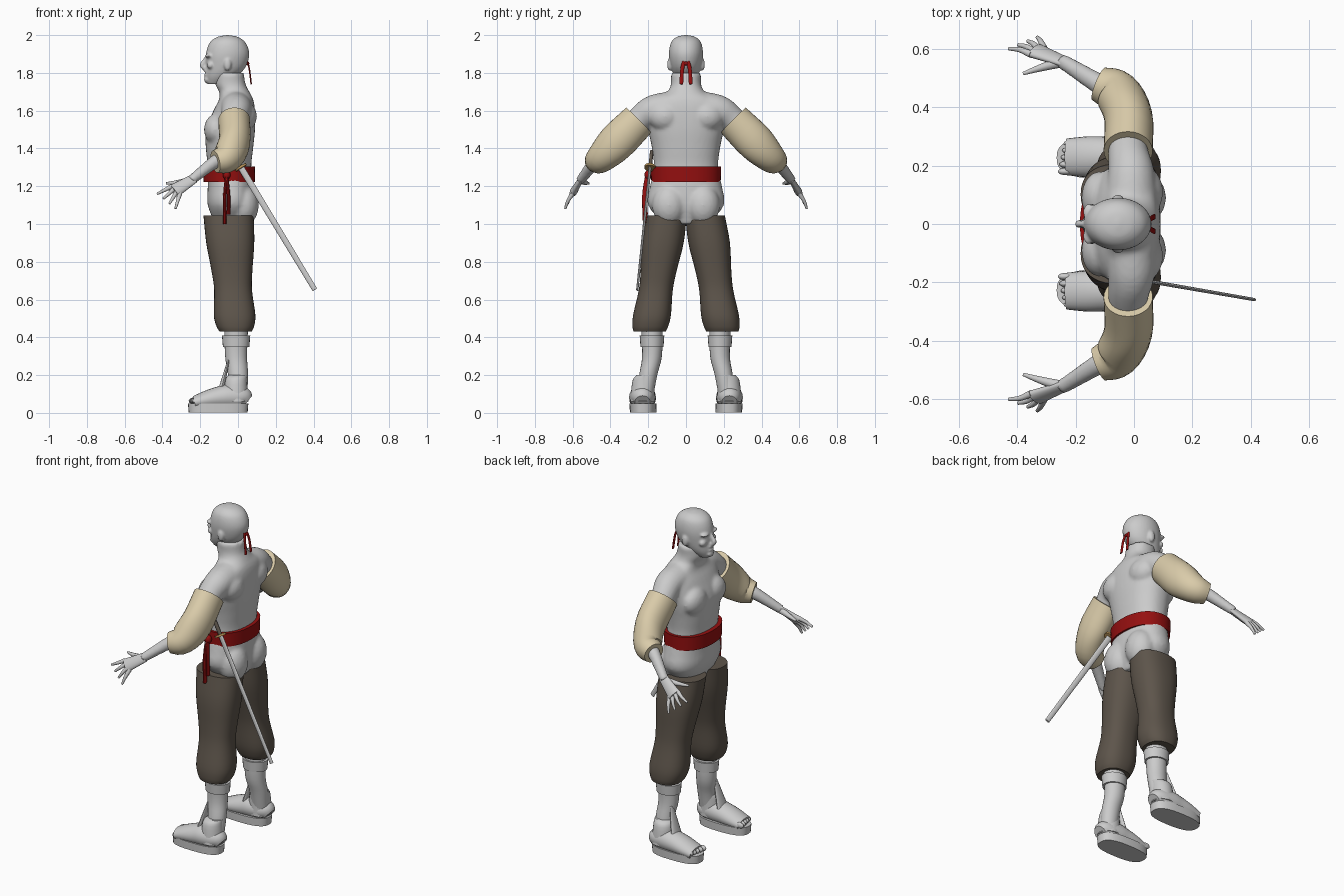
import bpy, bmesh, math
from mathutils import Matrix, Vector

if "Cube" in bpy.data.objects:
    bpy.data.objects.remove(bpy.data.objects["Cube"], do_unlink=True)

X, Y, Z = Matrix.Identity(3)


def material(name, *colour):
    mat = bpy.data.materials.new(name)
    mat.use_nodes = True
    mat.diffuse_color = (*colour, 1)
    mat.node_tree.nodes["Principled BSDF"].inputs["Base Color"].default_value = (*colour, 1)
    return mat


GREY = material("pale grey", .6, .6, .6)
CREAM = material("cream cloth", .7, .6, .4)
BROWN = material("dark brown cloth", .11, .09, .07)
RED = material("deep red cloth", .3, .005, .005)
BRASS = material("brass", .5, .3, .1)


def finish(name, bm, mat, voxel=None):
    """Turn a bmesh into a smooth shaded object, optionally fusing its parts."""
    bmesh.ops.recalc_face_normals(bm, faces=bm.faces)
    mesh = bpy.data.meshes.new(name)
    bm.to_mesh(mesh)
    bm.free()
    mesh.materials.append(mat)
    mesh.shade_smooth()
    mesh.set_sharp_from_angle(angle=math.radians(45))
    obj = bpy.data.objects.new(name, mesh)
    bpy.context.collection.objects.link(obj)
    if voxel:
        fuse = obj.modifiers.new("fuse", "REMESH")
        fuse.mode = "VOXEL"
        fuse.voxel_size = voxel
        fuse.use_smooth_shade = True
        soften = obj.modifiers.new("soften", "SMOOTH")
        soften.iterations = 4


def spline(sections, steps):
    """Catmull-Rom interpolation of sections (x, y, z, radius, radius)."""
    p = [Vector(section) for section in sections]
    p = [2 * p[0] - p[1], *p, 2 * p[-1] - p[-2]]
    path = []
    for before, start, end, after in zip(p, p[1:], p[2:], p[3:]):
        leave, arrive = (end - before) / 2, (after - start) / 2
        for step in range(steps):
            t = step / steps
            ease = t * t * (3 - 2 * t)
            path.append(start.lerp(end, ease) + leave * t * (1 - t) ** 2 - arrive * t * t * (1 - t))
    return path + [p[-2]]


def loft(bm, sections, mirror=1, side=Z, flat=False, steps=4, count=24, power=1):
    """Skin oval sections along a path; flat keeps every section level."""
    path = spline(sections, steps)
    rings = []
    for i, section in enumerate(path):
        centre = section.to_3d()
        ahead = path[min(i + 1, len(path) - 1)].to_3d()
        behind = path[max(i - 1, 0)].to_3d()
        tangent = (ahead - behind).normalized()
        across, over = X, Y
        if not flat:
            across = (side - tangent * side.dot(tangent)).normalized()
            over = tangent.cross(across)
        ring = []
        for k in range(count):
            angle = math.tau * k / count
            u, v = (math.copysign(abs(w) ** power, w) for w in (math.cos(angle), math.sin(angle)))
            point = centre + across * u * section[3] + over * v * section[4]
            ring.append(bm.verts.new((point.x, point.y * mirror, point.z)))
        rings.append(ring)
    for lower, upper in zip(rings, rings[1:]):
        for k in range(count):
            bm.faces.new((lower[k], lower[k - 1], upper[k - 1], upper[k]))
    bm.faces.new(rings[0])
    bm.faces.new(rings[-1])


def part(name, mat, sections, **options):
    bm = bmesh.new()
    loft(bm, sections, **options)
    finish(name, bm, mat)


def level(z, back, front, half_width):
    """A level body section, from its back and front edges."""
    return ((back + front) / 2, 0, z, (back - front) / 2, half_width)


def rod(points, start, end, squash=1):
    """Sections whose radius runs evenly from start to end."""
    radii = [start + (end - start) * i / (len(points) - 1) for i in range(len(points))]
    return [(*point, radius, radius * squash) for point, radius in zip(points, radii)]


def ball(bm, centre, size):
    place = Matrix.Translation(centre) @ Matrix.Diagonal((*size, 1))
    bmesh.ops.create_uvsphere(bm, u_segments=20, v_segments=12, radius=1, matrix=place)


# Joints of the arm, from shoulder to fingertips
SHOULDER = Vector((-.02, .25, 1.55))
BICEP = Vector((-.02, .37, 1.43))
ELBOW = Vector((-.06, .45, 1.35))
CUFF = Vector((-.12, .48, 1.33))
WRIST = Vector((-.25, .56, 1.23))
KNUCKLE = Vector((-.33, .59, 1.18))
FINGERTIP = Vector((-.38, .62, 1.12))
SPREAD = Vector((.05, .02, -.04))

# Body: torso, neck, muscles and bare arms fused into one skin
body = bmesh.new()
loft(body, [level(1, .05, -.12, .12), level(1.1, .08, -.16, .2), level(1.2, .08, -.16, .19),
            level(1.3, .07, -.16, .17), level(1.4, .08, -.17, .18), level(1.5, .09, -.17, .2),
            level(1.6, .09, -.13, .21), level(1.66, .08, -.1, .17), level(1.7, .06, -.1, .1),
            level(1.74, .04, -.12, .08), level(1.8, .03, -.12, .08)],
     flat=True, power=.9, count=40)
for mirror in (-1, 1):
    ball(body, (-.12, mirror * .09, 1.5), (.06, .09, .08))      # chest
    ball(body, (.03, mirror * .09, 1.1), (.08, .09, .11))       # seat
    ball(body, (.03, mirror * .11, 1.57), (.07, .09, .08))      # shoulder blade
    neck_side, shoulder_top = Vector((-.01, .1, 1.61)), Vector((-.01, .18, 1.6))
    loft(body, rod([neck_side, shoulder_top, SHOULDER, BICEP, ELBOW, CUFF, WRIST], .09, .025), mirror)
finish("body", body, GREY, voxel=.01)

# Head with nose, lips, chin, brow, cheeks and ears
head = bmesh.new()
loft(head, [level(1.74, -.08, -.16, .03), level(1.78, -.01, -.17, .06), level(1.83, .04, -.17, .08),
            level(1.9, .06, -.17, .09), level(1.96, .04, -.15, .08), level(1.99, 0, -.11, .05),
            level(2, -.05, -.06, .01)], flat=True, count=40)
loft(head, rod([(-.16, 0, 1.89), (-.18, 0, 1.86), (-.19, 0, 1.84), (-.17, 0, 1.82)], .01, .015), side=X)
for z, depth in ((1.81, .01), (1.79, .01), (1.765, .02)):
    ball(head, (-.165, 0, z), (.015, .025, depth))
for mirror in (-1, 1):
    ball(head, (-.155, mirror * .04, 1.89), (.02, .03, .01))
    ball(head, (-.145, mirror * .045, 1.84), (.02, .025, .02))
    ball(head, (-.055, mirror * .085, 1.845), (.02, .015, .035))
finish("head", head, GREY, voxel=.006)

# Tied headband at the nape
for mirror in (-1, 1):
    part("headband_tail", RED, rod([(.05, .01, 1.86), (.06, .02, 1.82), (.07, .025, 1.74)], .01, .01, .4),
         mirror=mirror, side=Y, count=8)
knot = bmesh.new()
ball(knot, (.05, 0, 1.85), (.01, .015, .01))
finish("headband_knot", knot, RED)


def leg(z, depth, width):
    """A level trouser section, centred on the sloping axis of the leg."""
    drop = 1.05 - z
    return (-.05 + drop * .06, .1 + drop * .15, z, depth, width)


def shoe(x, width, height):
    """An upright shoe section resting on the sole."""
    return (x, .23, .02 + height, width, height)


for mirror, name in ((-1, "near"), (1, "far")):
    # Hand: flat palm, four fingers and a thumb
    hand = bmesh.new()
    palm_end = WRIST.lerp(KNUCKLE, 1.1)
    loft(hand, rod([WRIST - (KNUCKLE - WRIST) * .2, WRIST.lerp(KNUCKLE, .5), palm_end], .027, .04, .5),
         mirror, SPREAD)
    for i in range(4):
        place = SPREAD * (i - 1.5)
        root, tip = KNUCKLE + place * .3, FINGERTIP + place * .65
        bend = root.lerp(tip, .5) + Y * .006
        loft(hand, rod([root, bend, tip], .013, .006), mirror, count=10)
    thumb_root = WRIST - Y * .005
    loft(hand, rod([thumb_root, thumb_root + Vector((-.07, -.02, -.01)),
                    thumb_root + Vector((-.13, -.04, -.015))], .02, .006), mirror, count=10)
    finish(name + "_hand", hand, GREY)

    # Loose rolled sleeve
    part(name + "_sleeve", CREAM,
         [(*SHOULDER, .094, .084), (*BICEP, .1, .083), (*ELBOW, .08, .078), (*CUFF, .06, .06)],
         mirror=mirror, count=32)

    # Baggy trouser leg gathered below the knee
    part(name + "_trouser_leg", BROWN,
         [leg(1.045, .133, .105), leg(.9, .127, .11), leg(.75, .108, .095), leg(.65, .1, .09),
          leg(.52, .11, .1), leg(.46, .1, .095), leg(.43, .085, .085)],
         mirror=mirror, flat=True, power=.85, count=40)

    # Wrapped shin with cuff and ankle band
    knee, calf, ankle, heel = ((-.01, .18, .45), (-.01, .18, .3), (0, .2, .2), (0, .22, .07))
    shin = bmesh.new()
    loft(shin, rod([knee, calf, ankle, heel], .063, .048, .9), mirror, flat=True)
    loft(shin, rod([(-.01, .18, .35), (-.01, .18, .41)], .07, .075, .87), mirror, flat=True, steps=1)
    loft(shin, rod([(0, .21, .2), (-.01, .225, .17), (-.01, .23, .06)], .05, .066), mirror, flat=True)
    finish(name + "_wrapped_shin", shin, GREY)

    # Open toed shoe with sole, instep flap and toes
    part(name + "_sole", GREY, rod([(-.105, .227, .002), (-.105, .227, .05)], .156, .16, .45),
         mirror=mirror, flat=True, steps=1, power=.75, count=32)
    part(name + "_shoe_upper", GREY,
         [shoe(.05, .04, .04), shoe(.02, .06, .06), shoe(-.05, .07, .065), shoe(-.1, .07, .06),
          shoe(-.16, .07, .05), shoe(-.23, .063, .035)], mirror=mirror, side=Y)
    part(name + "_instep_flap", GREY, rod([(-.09, .22, .12), (-.07, .215, .2), (-.05, .21, .28)], .045, .015, .35),
         mirror=mirror, side=Y, count=16)
    toes = bmesh.new()
    for i in range(5):
        ball(toes, (-.236 + .005 * i, mirror * (.18 + .024 * i), .064), (.025, .012, .017))
    finish(name + "_toes", toes, GREY)

# Broad waist sash with knot and hanging ends
part("sash", RED, rod([(-.047, 0, z) for z in (1.222, 1.263, 1.304)], .136, .138, 1.35),
     flat=True, steps=1, count=48, power=.9)
knot = bmesh.new()
ball(knot, (-.06, -.2, 1.26), (.02, .02, .025))
finish("sash_knot", knot, RED)
for x, low in ((-.07, 1), (-.05, 1.05)):
    part("sash_end", RED, rod([(-.06, -.205, 1.26), (x, -.22, 1.15), (x, -.215, low)], .008, .01, 1.4),
         side=X, count=10)

# Sword: slim blade, oval guard and grip along one axis
GUARD, POINT = Vector((.015, -.19, 1.3)), Vector((.407, -.258, .652))
AXIS = (POINT - GUARD).normalized()
part("blade", GREY, rod([GUARD, POINT], .017, .014, .4), steps=1, count=12)
part("guard", BRASS, rod([GUARD - AXIS * .006, GUARD + AXIS * .006], .034, .034, .9), steps=1)
part("grip", BROWN, rod([GUARD, GUARD - AXIS * .1], .012, .012, .8), steps=1, count=12)
